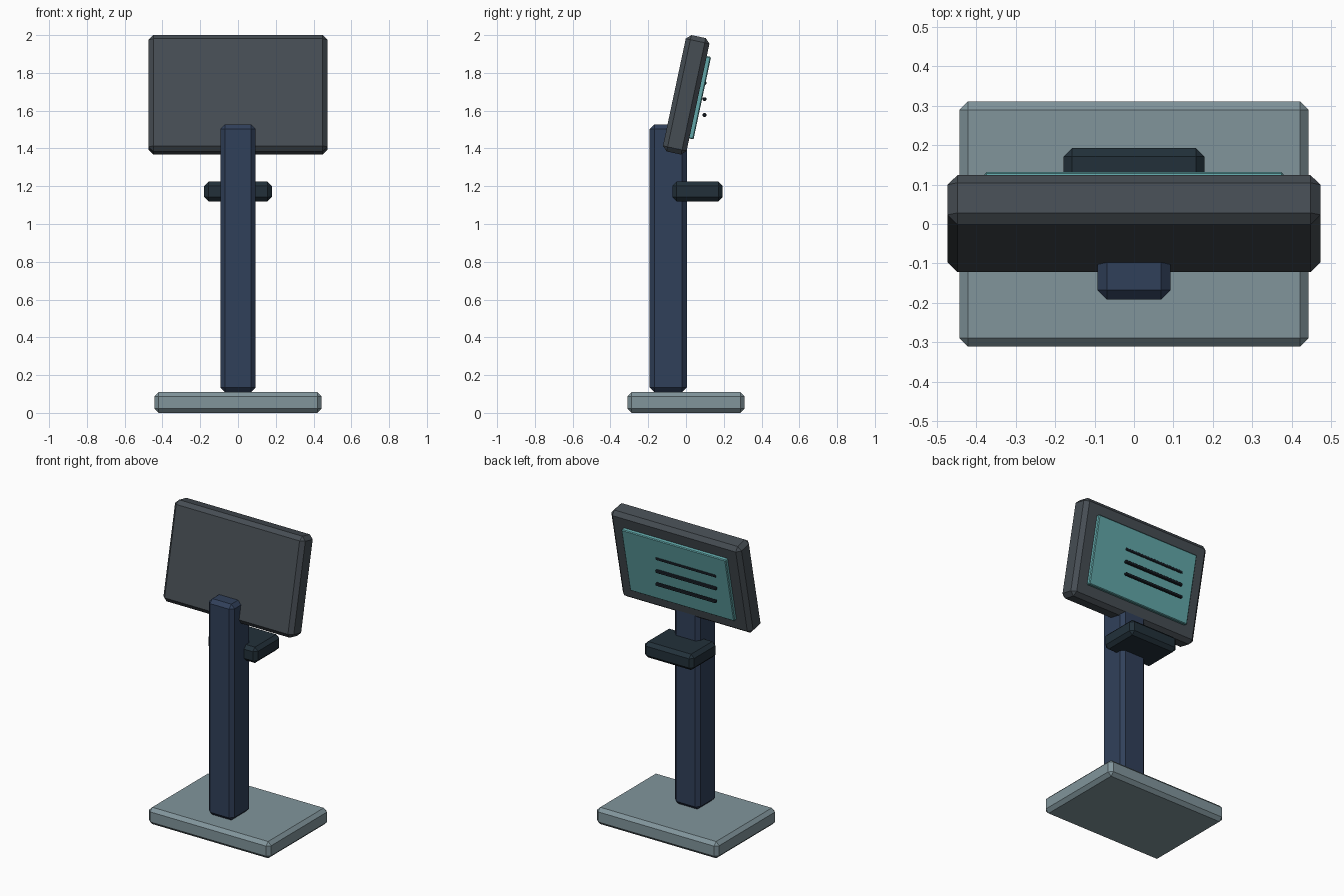
import bpy, bmesh
from math import radians
from mathutils import Matrix

if "Cube" in bpy.data.objects:
    bpy.data.objects.remove(bpy.data.objects["Cube"])


def material(name, rgb):
    m = bpy.data.materials.new(name)
    m.diffuse_color = (*rgb, 1)
    m.use_nodes = True
    m.node_tree.nodes["Principled BSDF"].inputs["Base Color"].default_value = m.diffuse_color
    return m


def box(name, size, centre, chamfer, mat, tilt=0.0, offset=(0, 0, 0)):
    """Chamfered box; offset is applied before tilting about x."""
    bm = bmesh.new()
    bmesh.ops.create_cube(bm, size=1)
    bmesh.ops.scale(bm, vec=size, verts=bm.verts)
    bmesh.ops.bevel(bm, geom=bm.edges[:], offset=chamfer, segments=1,
                    profile=0.5, affect='EDGES')
    bmesh.ops.translate(bm, vec=offset, verts=bm.verts)
    bmesh.ops.transform(bm, verts=bm.verts,
                        matrix=Matrix.Rotation(radians(tilt), 4, 'X'))
    me = bpy.data.meshes.new(name)
    bm.to_mesh(me)
    bm.free()
    me.materials.append(mat)
    ob = bpy.data.objects.new(name, me)
    ob.location = centre
    bpy.context.collection.objects.link(ob)
    return ob


base_grey = material("base_grey", (0.22, 0.30, 0.33))
navy = material("navy", (0.030, 0.051, 0.102))
charcoal = material("charcoal", (0.061, 0.074, 0.087))
dark_slate = material("dark_slate", (0.016, 0.030, 0.042))
teal = material("teal", (0.122, 0.39, 0.40))
ink = material("ink", (0.012, 0.018, 0.027))

# Stand
box("base", (0.886, 0.622, 0.11), (0, 0, 0.055), 0.022, base_grey)
box("column", (0.186, 0.196, 1.418), (0, -0.094, 0.819), 0.024, navy)

# Small shelf behind the column
box("shelf", (0.358, 0.264, 0.104), (0, 0.061, 1.172), 0.022, dark_slate)

# Tilted housing and display
TILT = -12
HEAD = (0, 0.001, 1.684)
box("screen_housing", (0.946, 0.128, 0.63), HEAD, 0.025, charcoal, TILT)
box("display", (0.758, 0.032, 0.446), HEAD, 0.005, teal, TILT, (0, 0.071, 0))

# Bars on the display
for i in range(3):
    box(f"display_bar_{i + 1}", (0.44, 0.019, 0.019),
        (-0.07, 0.098, 1.746 - 0.0845 * i), 0.004, ink)
